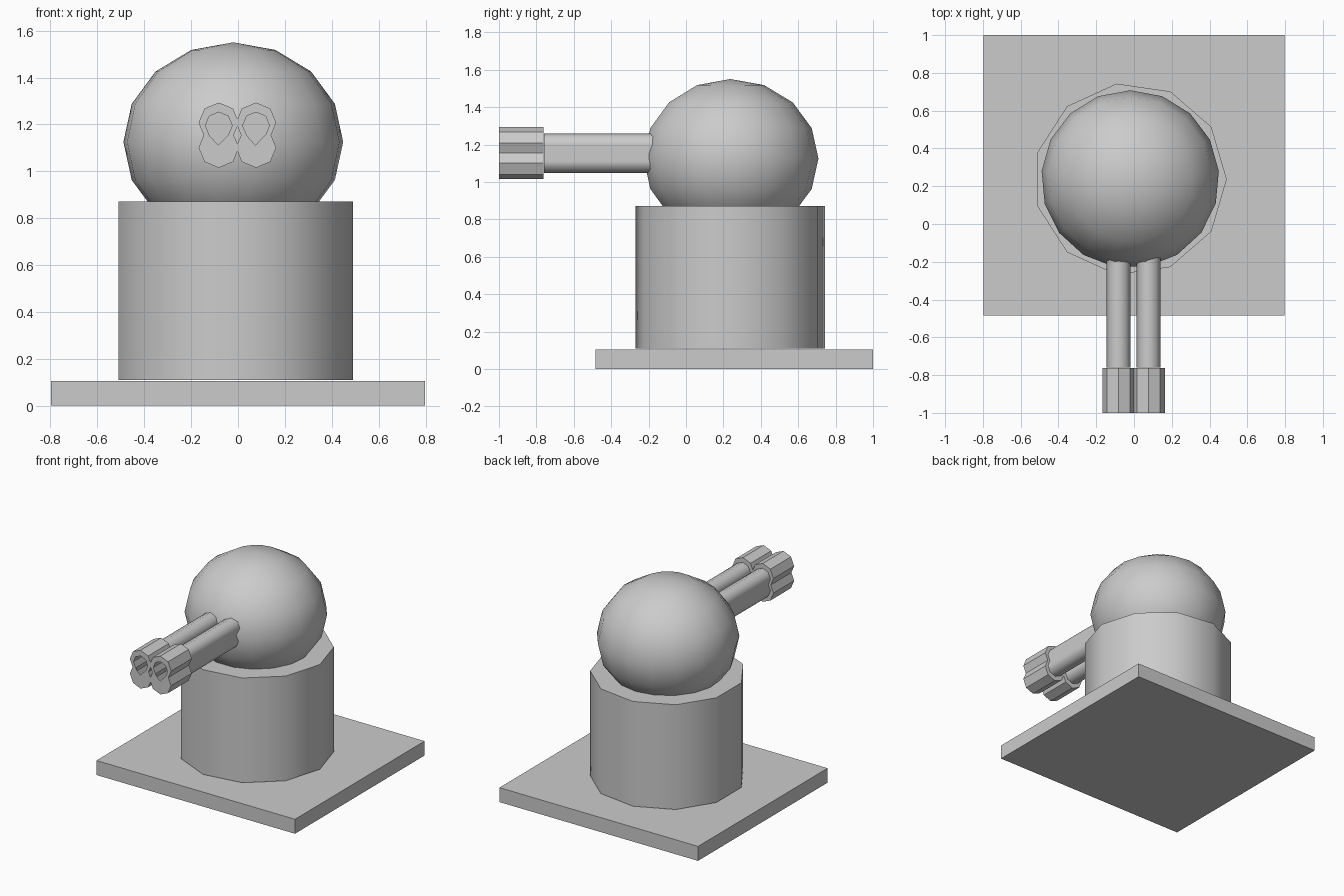
import bpy, bmesh
from math import pi, cos, sin, radians
from mathutils import Matrix

if "Cube" in bpy.data.objects:
    bpy.data.objects.remove(bpy.data.objects["Cube"])

CX, CY = -0.02, 0.237      # turret axis


def finish(name, bm, smooth_angle=None):
    bmesh.ops.recalc_face_normals(bm, faces=bm.faces)
    mesh = bpy.data.meshes.new(name)
    bm.to_mesh(mesh)
    bm.free()
    ob = bpy.data.objects.new(name, mesh)
    bpy.context.collection.objects.link(ob)
    if smooth_angle:
        bpy.ops.object.select_all(action='DESELECT')
        ob.select_set(True)
        bpy.context.view_layer.objects.active = ob
        bpy.ops.object.shade_smooth_by_angle(angle=radians(smooth_angle))
    return ob


def figure_eight(r, half):
    """Outline of two stacked octagons, centres at +half and -half."""
    octagon = [(r * cos(k * pi / 4 - pi / 2), half + r * sin(k * pi / 4 - pi / 2))
               for k in range(9)]
    arc = []
    for (ax, az), (bx, bz) in zip(octagon, octagon[1:]):
        if az > 0:
            arc.append((ax, az))
        if az * bz < 0:
            t = az / (az - bz)
            arc.append((ax + t * (bx - ax), 0))
    return arc + [(-x, -z) for x, z in arc[1:-1]]


def loft(name, sections, cx, cz, smooth_angle=None):
    """Skin a list of (profile, y) sections and cap both ends."""
    bm = bmesh.new()
    rings = [[bm.verts.new((cx + x, y, cz + z)) for x, z in prof]
             for prof, y in sections]
    for a, b in zip(rings, rings[1:]):
        for i in range(len(a)):
            j = (i + 1) % len(a)
            bm.faces.new((a[i], a[j], b[j], b[i]))
    bm.faces.new(rings[0])
    bm.faces.new(rings[-1])
    return finish(name, bm, smooth_angle)


# square base plate
bm = bmesh.new()
bmesh.ops.create_cube(bm, size=1, matrix=Matrix.Translation((0, 0.2575, 0.0525))
                      @ Matrix.Diagonal((1.594, 1.485, 0.105, 1)))
finish("base_plate", bm)

# eleven-sided pedestal
bm = bmesh.new()
bottom, top = 0.11, 0.87
lo, hi = [[bm.verts.new((CX + 0.511 * cos(2 * pi * k / 11),
                         CY + 0.511 * sin(2 * pi * k / 11), z)) for k in range(11)]
          for z in (bottom, top)]
for i in range(11):
    j = (i + 1) % 11
    bm.faces.new((lo[i], lo[j], hi[j], hi[i]))
bm.faces.new(lo)
bm.faces.new(hi)
finish("pedestal", bm, 40)

# slightly flattened dome
bm = bmesh.new()
bmesh.ops.create_uvsphere(bm, u_segments=17, v_segments=8, radius=1)
start = max(bm.verts, key=lambda v: v.co.x ** 2 + v.co.y ** 2).co
from_angle = pi / 2 - Matrix.Identity(3).col[0].xy.angle_signed(start.xy) * -1
bmesh.ops.transform(bm, verts=bm.verts, matrix=Matrix.Translation((CX, CY, 1.125))
                    @ Matrix.Diagonal((0.471, 0.471, 0.425, 1))
                    @ Matrix.Rotation(from_angle, 4, 'Z'))
finish("dome", bm, 50)

# paired barrels with hollow faceted muzzles
for side, x in (("left", -0.082), ("right", 0.077)):
    tube = figure_eight(0.064, 0.042)
    outer = figure_eight(0.086, 0.053)
    bore = figure_eight(0.057, 0.041)
    loft("barrel_" + side, [(tube, -0.76), (tube, -0.05)], x, 1.154, 50)
    loft("muzzle_" + side, [(outer, -0.763), (outer, -1.0), (bore, -1.0), (bore, -0.775)],
         x, 1.154)
